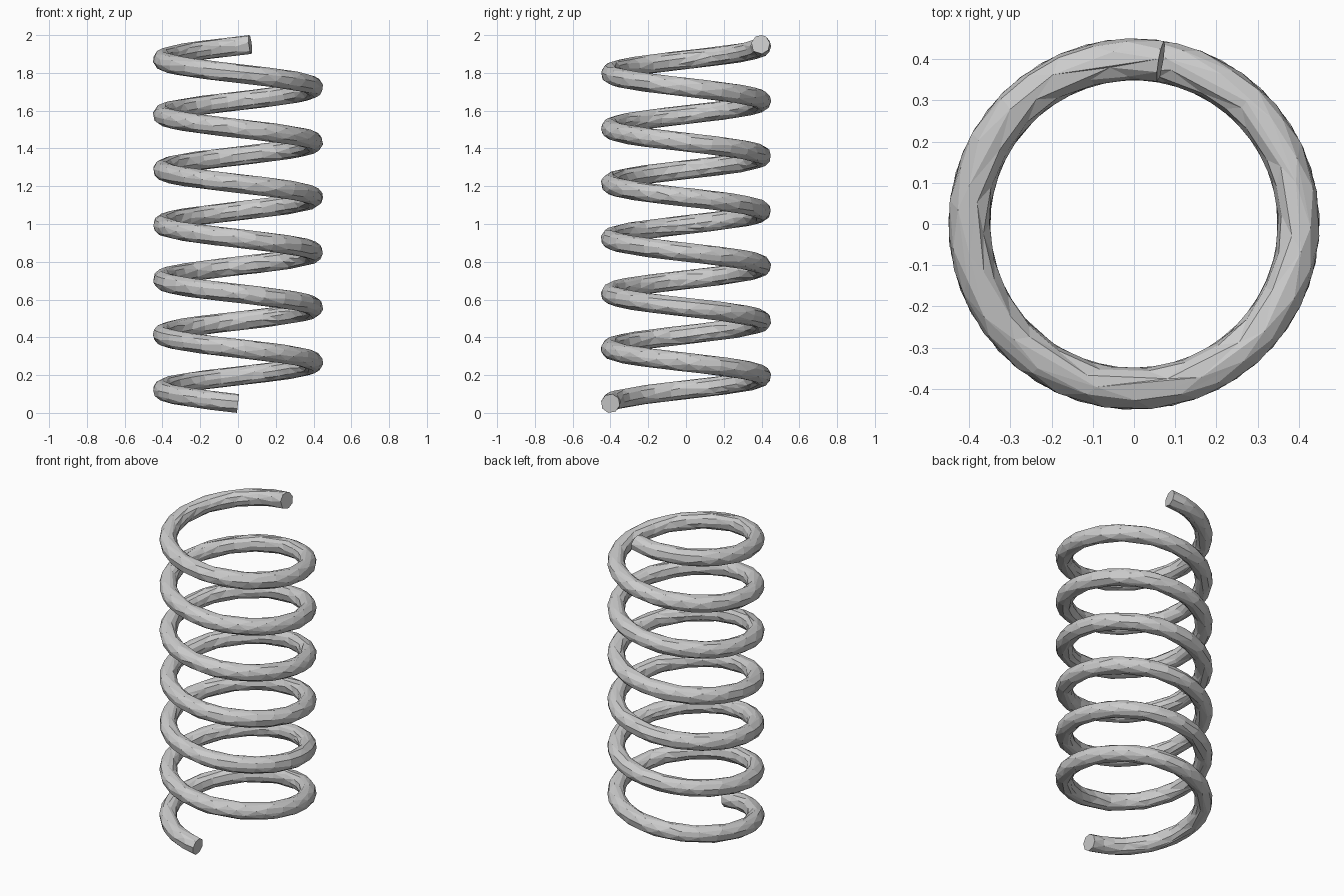
import bpy, bmesh
from math import sin, cos, pi, radians
from mathutils import Vector

if "Cube" in bpy.data.objects:
    bpy.data.objects.remove(bpy.data.objects["Cube"])

COIL_R, WIRE_R = 0.40, 0.05
TURNS = 6.526
Z0, Z1 = 0.05, 1.95
STEPS, SIDES = 320, 16
START = radians(-90)

bm = bmesh.new()
rings = []
# Sweep a round wire section along a helix, clockwise going up
for i in range(STEPS + 1):
    t = i / STEPS
    a = START - 2 * pi * TURNS * t
    out = Vector((cos(a), sin(a), 0))
    centre = out * COIL_R + Vector((0, 0, Z0 + (Z1 - Z0) * t))
    tangent = Vector((sin(a), -cos(a), (Z1 - Z0) / (2 * pi * TURNS * COIL_R))).normalized()
    up = tangent.cross(out)
    rings.append([bm.verts.new(centre + WIRE_R * (out * cos(b) + up * sin(b)))
                  for b in (2 * pi * k / SIDES for k in range(SIDES))])
for r, s in zip(rings, rings[1:]):
    for k in range(SIDES):
        n = (k + 1) % SIDES
        bm.faces.new((r[k], r[n], s[n], s[k]))
# Flat cut ends
bm.faces.new(rings[0])
bm.faces.new(rings[-1])
bmesh.ops.recalc_face_normals(bm, faces=bm.faces)

mesh = bpy.data.meshes.new("coil_spring")
bm.to_mesh(mesh)
bm.free()
spring = bpy.data.objects.new("coil_spring", mesh)
bpy.context.collection.objects.link(spring)

# Irregular flat facets, as on a reduced mesh
dec = spring.modifiers.new("facets", 'DECIMATE')
dec.ratio = 0.3
